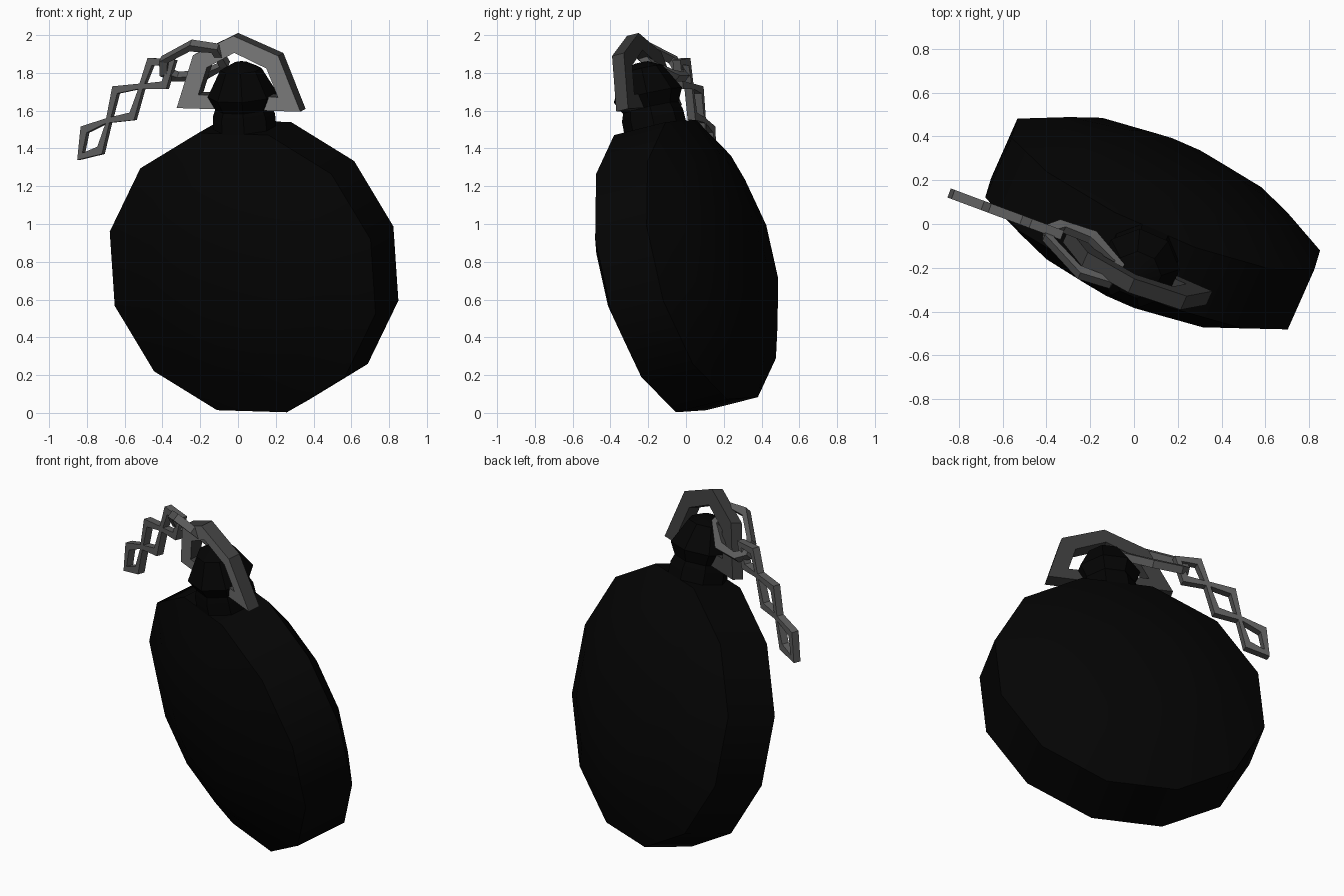
import bpy, bmesh, math
from mathutils import Vector, Matrix

if "Cube" in bpy.data.objects:
    bpy.data.objects.remove(bpy.data.objects["Cube"])

# Tilted watch frame: A = sideways, U = towards the crown, N = out of the dial
C = Vector((0.085, 0, 0.777))
R = (Matrix.Rotation(math.radians(-23.9), 3, 'Z') @ Matrix.Rotation(math.radians(13), 3, 'X')
     @ Matrix.Rotation(math.radians(1.6), 3, 'Y'))
A, U, N = R @ Vector((1, 0, 0)), R @ Vector((0, 0, 1)), R @ Vector((0, -1, 0))


def place(a, b, c):
    return C + A * a + U * b + N * c


def material(name, v):
    m = bpy.data.materials.new(name)
    m.diffuse_color = (v, v, v, 1)
    m.use_nodes = True
    m.node_tree.nodes["Principled BSDF"].inputs["Base Color"].default_value = m.diffuse_color
    return m


black = material("black", 0.0012)
dark_grey = material("dark grey", 0.045)
light_grey = material("light grey", 0.25)
chain_grey = material("chain grey", 0.11)


def finish(name, bm, mats, smooth=None):
    bmesh.ops.recalc_face_normals(bm, faces=bm.faces)
    me = bpy.data.meshes.new(name)
    bm.to_mesh(me)
    bm.free()
    for m in mats:
        me.materials.append(m)
    ob = bpy.data.objects.new(name, me)
    bpy.context.collection.objects.link(ob)
    if smooth:
        bpy.ops.object.select_all(action='DESELECT')
        bpy.context.view_layer.objects.active = ob
        ob.select_set(True)
        bpy.ops.object.shade_smooth_by_angle(angle=math.radians(smooth))
    return ob


def lathe(name, profile, sides, offset, point, smooth):
    """Stack of rings (radius, height) closed by flat ends."""
    bm = bmesh.new()
    rings = []
    for r, h in profile:
        ang = [math.radians(offset) + 2 * math.pi * i / sides for i in range(sides)]
        rings.append([bm.verts.new(point(r * math.cos(t), r * math.sin(t), h)) for t in ang])
    for p, q in zip(rings, rings[1:]):
        for i in range(sides):
            j = (i + 1) % sides
            bm.faces.new((p[i], p[j], q[j], q[i]))
    bm.faces.new(rings[0])
    bm.faces.new(rings[-1])
    return finish(name, bm, [black], smooth)


def swept_ring(sections):
    """Closed ring of four-cornered cross-sections."""
    bm = bmesh.new()
    rings = [[bm.verts.new(p) for p in s] for s in sections]
    for i, s in enumerate(rings):
        t = rings[(i + 1) % len(rings)]
        for k in range(4):
            bm.faces.new((s[k], s[(k + 1) % 4], t[(k + 1) % 4], t[k]))
    bmesh.ops.recalc_face_normals(bm, faces=bm.faces)
    return bm


# Twelve-sided case, domed on both sides
lathe("watch_case",
      [(0.27, -0.345), (0.56, -0.27), (0.78, -0.153), (0.78, 0.153), (0.55, 0.26), (0.27, 0.335)],
      12, 15, lambda x, y, h: place(x, y, h), 60)

# Neck and winding crown
lathe("winding_crown",
      [(0.17, 0.66), (0.165, 0.82), (0.15, 0.86), (0.185, 0.93), (0.11, 1.07), (0.04, 1.105)],
      8, 22.5, lambda x, y, h: place(x, h, y), 30)

# Bow: flat angular arch whose lower bar runs through the crown
outer = [(-0.365, 0.86), (-0.25, 1.15), (-0.01, 1.262), (0.243, 1.16), (0.35, 0.86)]
inner = [(-0.235, 0.935), (-0.175, 1.085), (-0.01, 1.17), (0.17, 1.09), (0.225, 0.935)]
bm = swept_ring([[place(*o, 0.048), place(*i, 0.048), place(*i, -0.022), place(*o, -0.022)]
                 for o, i in zip(outer, inner)])
for f in bm.faces:
    f.material_index = 1 if f.normal.dot(N) > 0.7 else 0
finish("bow", bm, [dark_grey, light_grey])


def link(name, pts, w=0.018, d=0.022):
    """Closed link of square bar following the given loop."""
    pts = [Vector(p) for p in pts]
    n = len(pts)
    mid = sum(pts, Vector()) / n
    nrm = sum(((pts[i] - mid).cross(pts[(i + 1) % n] - mid) for i in range(n)), Vector()).normalized()
    bars = []
    for p in pts:
        out = (p - mid).normalized() * w * 1.3
        bars.append([p + out * s + nrm * d * t for s, t in ((1, 1), (-1, 1), (-1, -1), (1, -1))])
    finish(name, swept_ring(bars), [chain_grey])


# Large link, passing in front of the bow and back through it
link("bow_link", [(-0.39, -0.07, 1.87), (-0.25, -0.22, 1.945), (-0.12, -0.265, 1.93),
                  (-0.07, -0.19, 1.845), (-0.19, -0.06, 1.785), (-0.33, -0.01, 1.78),
                  (-0.39, -0.03, 1.805)])

# Hanging chain: three links in one upright plane
loops = [
    [(-0.46, 1.86), (-0.345, 1.855), (-0.385, 1.735), (-0.505, 1.73)],
    [(-0.645, 1.71), (-0.505, 1.73), (-0.555, 1.57), (-0.68, 1.55)],
    [(-0.81, 1.50), (-0.68, 1.55), (-0.725, 1.39), (-0.83, 1.357)],
]
for i, loop in enumerate(loops):
    link(f"chain_link_{i + 1}", [(x, -0.05 - 0.373 * (x + 0.33), z) for x, z in loop])
